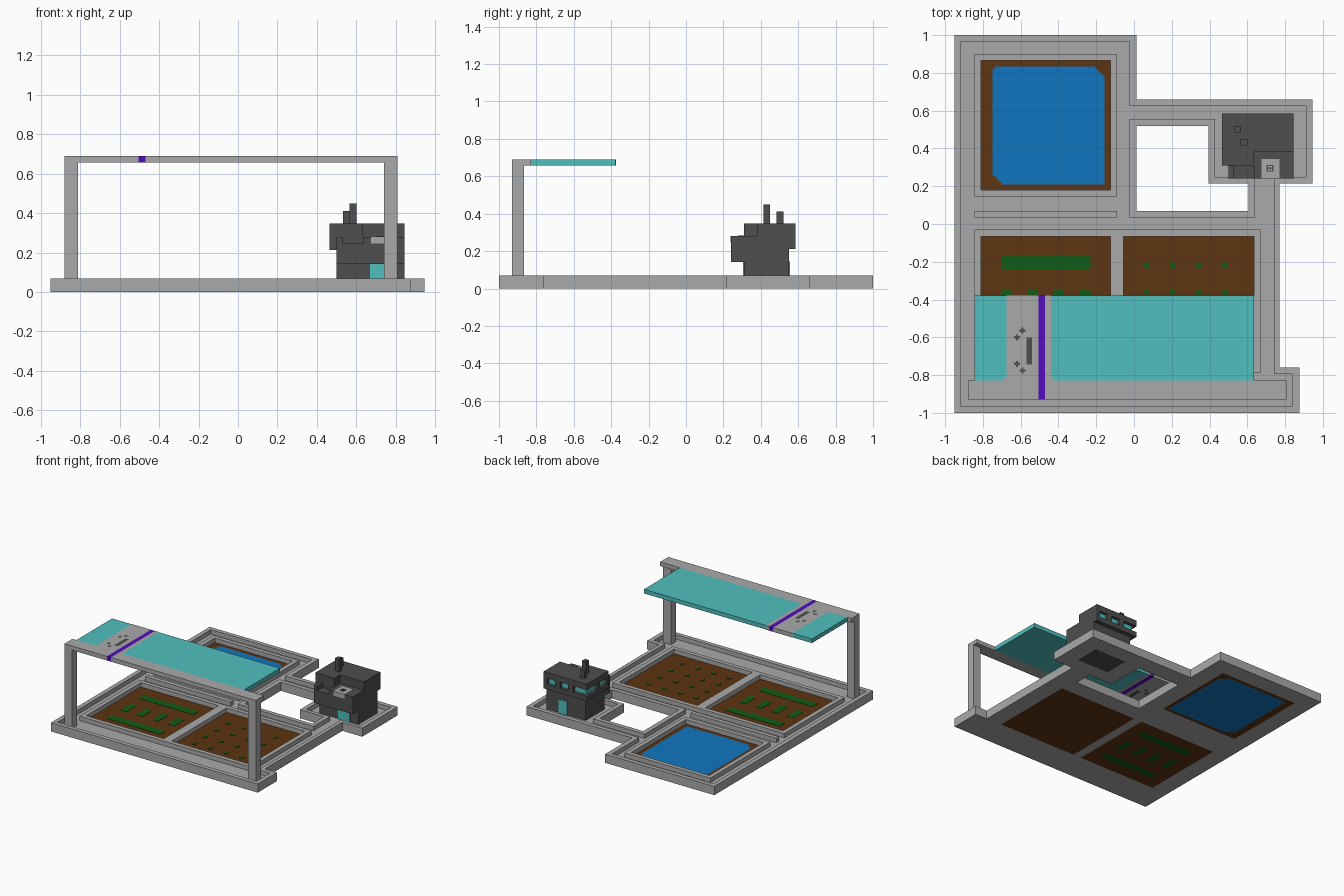
import bpy, bmesh

if "Cube" in bpy.data.objects:
    bpy.data.objects.remove(bpy.data.objects["Cube"], do_unlink=True)


def material(name, rgb):
    m = bpy.data.materials.new(name)
    m.use_nodes = True
    m.diffuse_color = (*rgb, 1)
    m.node_tree.nodes["Principled BSDF"].inputs["Base Color"].default_value = (*rgb, 1)
    return m


GREY = material("stone grey", (0.40, 0.40, 0.40))
DARK = material("dark grey", (0.077, 0.077, 0.077))
TEAL = material("teal glass", (0.083, 0.52, 0.52))
BROWN = material("soil brown", (0.112, 0.035, 0.006))
BLUE = material("water blue", (0.005, 0.18, 0.53))
GREEN = material("crop green", (0.006, 0.105, 0.008))
PURPLE = material("purple", (0.085, 0.004, 0.51))


def add(*rects):
    return [(True, r) for r in rects]


def cut(*rects):
    return [(False, r) for r in rects]


def slab(name, ops, z0, z1, mat):
    """Extrude a plan made of rectangles (x0, y0, x1, y1) added and cut in order."""
    xs = sorted({round(v, 4) for _, r in ops for v in (r[0], r[2])})
    ys = sorted({round(v, 4) for _, r in ops for v in (r[1], r[3])})

    def filled(i, j):
        if not (0 <= i < len(xs) - 1 and 0 <= j < len(ys) - 1):
            return False
        cx, cy = (xs[i] + xs[i + 1]) / 2, (ys[j] + ys[j + 1]) / 2
        state = False
        for on, (x0, y0, x1, y1) in ops:
            if x0 < cx < x1 and y0 < cy < y1:
                state = on
        return state

    bm = bmesh.new()
    cache = {}

    def vert(i, j, z):
        if (i, j, z) not in cache:
            cache[i, j, z] = bm.verts.new((xs[i], ys[j], z))
        return cache[i, j, z]

    for i in range(len(xs) - 1):
        for j in range(len(ys) - 1):
            if not filled(i, j):
                continue
            ring = [(i, j), (i + 1, j), (i + 1, j + 1), (i, j + 1)]
            bm.faces.new([vert(*p, z1) for p in ring])
            bm.faces.new([vert(*p, z0) for p in reversed(ring)])
            sides = [(0, -1), (1, 0), (0, 1), (-1, 0)]
            for k, (di, dj) in enumerate(sides):
                if not filled(i + di, j + dj):
                    a, b = ring[k], ring[(k + 1) % 4]
                    bm.faces.new([vert(*a, z0), vert(*b, z0), vert(*b, z1), vert(*a, z1)])
    bmesh.ops.dissolve_limit(bm, angle_limit=0.01, verts=bm.verts, edges=bm.edges)
    mesh = bpy.data.meshes.new(name)
    bm.to_mesh(mesh)
    bm.free()
    mesh.materials.append(mat)
    ob = bpy.data.objects.new(name, mesh)
    bpy.context.collection.objects.link(ob)
    return ob


def box(name, x0, y0, z0, x1, y1, z1, mat):
    return slab(name, add((x0, y0, x1, y1)), z0, z1, mat)


def plus(x, y, r, t):
    return add((x - r, y - t, x + r, y + t), (x - t, y - r, x + t, y + r))


# --- Base: floor layer, then raised kerbs around a sunken walkway
FLOOR, RIM = 0.034, 0.069
footprint = add((-.95, -1, .875, -.76), (-.95, -.76, .77, .215),
                (-.95, .215, .945, .66), (-.95, .66, .013, 1))
opening = cut((.013, .215, .395, .52), (.013, .07, .605, .215))
pool_bed = (-.81, .18, -.125, .865)
crop_bed = (-.81, -.755, -.125, -.065)
seed_bed = (-.055, -.755, .635, -.065)
beds = cut(pool_bed, crop_bed, seed_bed)
walkway = cut((-.915, -.965, .84, -.795), (-.915, -.795, .74, .245),
              (-.915, .245, .91, .625), (-.915, .625, -.025, .965))
inner_kerbs = add((-.025, .245, .43, .555), (-.025, .035, .64, .245),
                  (-.845, .145, -.09, .90), (-.845, .035, -.09, .07),
                  (-.845, -.79, .67, -.03))
slab("base_floor", footprint + opening + beds, 0, FLOOR, GREY)
slab("base_kerbs", footprint + walkway + inner_kerbs + opening + beds, FLOOR, RIM, GREY)

# --- Pool with stepped corners
water = add((-.75, .21, -.155, .835))
for k in range(3):
    s, d = .016 * (3 - k), .016 * (k + 1)
    water += cut((-.155 - s, .835 - d, -.155, .835), (-.75, .21, -.75 + s, .21 + d))
water += cut((-.75, .822, -.737, .835))
slab("pool_water", water, 0, FLOOR, BLUE)
slab("pool_soil", add(pool_bed) + [(not on, r) for on, r in water], 0, FLOOR, BROWN)

# --- Crop bed: two long rows with four short rows between
crops = [(-.705, -.237, -.23, -.17), (-.705, -.65, -.23, -.583)]
crops += [(-.705 + k * .14, -.475, -.65 + k * .14, -.345) for k in range(4)]
slab("crop_rows", add(*crops), 0, FLOOR + .002, GREEN)
slab("crop_soil", add(crop_bed) + cut(*crops), 0, FLOOR, BROWN)

# --- Seed bed with a grid of sprouts
slab("seed_soil", add(seed_bed), 0, FLOOR, BROWN)
sprouts = []
for i in range(4):
    for j in range(4):
        sprouts += plus(.065 + i * .139, -.22 - j * .14, .016, .008)
slab("seed_sprouts", sprouts, FLOOR, FLOOR + .004, GREEN)

# --- Canopy on two posts
Z0, Z1 = .657, .69
stripe = (-.505, -.93, -.47, -.375)
for side, x in (("left", .74), ("right", -.88)):
    box(side + "_post", x, -.93, FLOOR, x + .068, -.865, Z0, GREY)
grey_plan = add((-.88, -.93, .808, -.828), (-.675, -.828, -.44, -.375),
                (-.69, -.828, -.675, -.812), (-.44, -.828, -.425, -.812))
marks = add((-.57, -.745, -.54, -.60))
for x, y in ((-.59, -.565), (-.62, -.60), (-.62, -.74), (-.59, -.775)):
    marks += plus(x, y, .016, .006)
slab("canopy_beam", grey_plan + cut(stripe) + [(False, r) for _, r in marks], Z0, Z1, GREY)
slab("canopy_glass", add((-.845, -.828, .635, -.378)) + [(False, r) for _, r in grey_plan],
     Z0, Z1, TEAL)
slab("canopy_stripe", add(stripe), Z0, Z1, PURPLE)
slab("canopy_vents", marks, Z0, Z1, DARK)

# --- House: lower storey, foundation, overhanging upper storey
box("house_foundation", .53, .33, -.001, .81, .53, FLOOR, DARK)
box("house_lower_storey", .5, .31, FLOOR, .845, .55, .212, DARK)
upper = add((.465, .31, .845, .585)) + cut((.635, .31, .845, .38))
notches = [(.745, .555, .815, .585), (.63, .555, .70, .585), (.465, .555, .585, .585),
           (.465, .45, .495, .585), (.465, .33, .495, .42)]
slab("house_upper_floor", upper, .212, .25, DARK)
slab("house_upper_walls", upper + cut(*notches), .25, .30, DARK)
slab("house_roof", upper, .30, .347, DARK)

# --- Window panes in the recesses
for k, (x0, x1) in enumerate(((.745, .815), (.63, .70), (.495, .585))):
    box(f"back_window_{k + 1}", x0, .555, .25, x1, .561, .30, TEAL)
for k, (y0, y1) in enumerate(((.45, .561), (.33, .42))):
    box(f"side_window_{k + 1}", .489, y0, .25, .495, y1, .30, TEAL)

# --- Doors
box("front_door", .67, .304, FLOOR, .77, .31, .145, TEAL)
box("back_door", .66, .55, FLOOR, .735, .556, .145, TEAL)

# --- Front balcony and terrace with landing pad
pad = (.675, .239, .77, .345)
box("balcony", .5, .24, .142, .845, .31, .246, DARK)
box("balcony_parapet", .5, .24, .246, .53, .31, .28, DARK)
box("terrace_floor", .635, .31, .142, .845, .38, .246, DARK)
slab("terrace_top", add((.635, .24, .845, .38)) + cut(pad), .246, .28, DARK)
box("landing_pad", *pad[:2], .246, *pad[2:], .281, GREY)
slab("pad_marking", add((.702, .277, .738, .313)) + cut((.709, .284, .731, .306))
     + plus(.72, .295, .007, .003), .281, .284, DARK)

# --- Chimneys
box("tall_chimney", .565, .415, .347, .60, .45, .448, DARK)
box("short_chimney", .532, .485, .347, .565, .52, .412, DARK)
